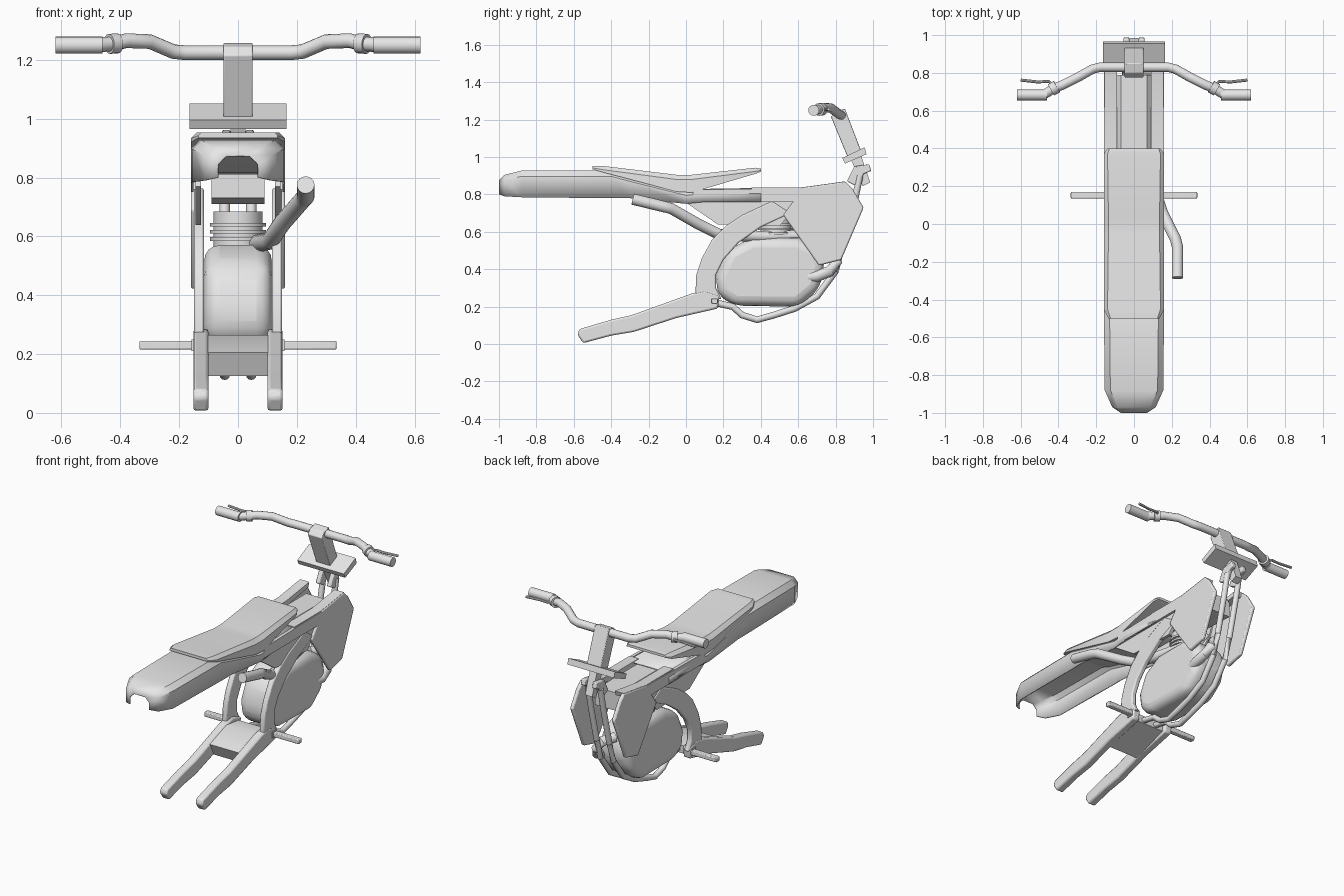
import bpy, bmesh, math
from mathutils import Vector

old = bpy.data.objects.get("Cube")
if old:
    bpy.data.objects.remove(old, do_unlink=True)

grey = bpy.data.materials.new("plain grey")
grey.use_nodes = True
GREY = (0.8, 0.8, 0.8, 1)
grey.diffuse_color = GREY
grey.node_tree.nodes["Principled BSDF"].inputs["Base Color"].default_value = GREY


def finish(name, bm, mirror=False, bevel=0, segments=2, solid=0):
    """Turn a bmesh into a shaded object with optional modifiers."""
    bmesh.ops.recalc_face_normals(bm, faces=bm.faces)
    mesh = bpy.data.meshes.new(name)
    bm.to_mesh(mesh)
    bm.free()
    mesh.materials.append(grey)
    ob = bpy.data.objects.new(name, mesh)
    bpy.context.collection.objects.link(ob)
    bpy.ops.object.select_all(action="DESELECT")
    ob.select_set(True)
    bpy.context.view_layer.objects.active = ob
    bpy.ops.object.shade_smooth_by_angle(angle=math.radians(35))
    if solid:
        m = ob.modifiers.new("Thickness", "SOLIDIFY")
        m.thickness = solid
    if bevel:
        m = ob.modifiers.new("Bevel", "BEVEL")
        m.width, m.segments = bevel, segments
    if mirror:
        m = ob.modifiers.new("Mirror", "MIRROR")
        m.use_mirror_merge = False
    return ob


def prism(name, outline, x0, x1, **options):
    """Side outline of (y, z) points extruded from x0 to x1."""
    bm = bmesh.new()
    a = [bm.verts.new((x0, y, z)) for y, z in outline]
    b = [bm.verts.new((x1, y, z)) for y, z in outline]
    bm.faces.new(a)
    bm.faces.new(b[::-1])
    for i in range(len(a)):
        j = (i + 1) % len(a)
        bm.faces.new((a[i], b[i], b[j], a[j]))
    return finish(name, bm, **options)


def tube(name, points, radius, sides=12, **options):
    """Round bar swept along a path, with mitred rings."""
    pts = [Vector(p) for p in points]
    bm = bmesh.new()
    rings = []
    for i, p in enumerate(pts):
        t = (pts[min(i + 1, len(pts) - 1)] - pts[max(i - 1, 0)]).normalized()
        up = Vector((0, 0, 1)) if abs(t.z) < 0.95 else Vector((1, 0, 0))
        u = t.cross(up).normalized()
        v = t.cross(u)
        angles = [math.tau * k / sides for k in range(sides)]
        rings.append([bm.verts.new(p + radius * (u * math.cos(a) + v * math.sin(a))) for a in angles])
    for a, b in zip(rings, rings[1:]):
        for k in range(sides):
            j = (k + 1) % sides
            bm.faces.new((a[k], a[j], b[j], b[k]))
    bm.faces.new(rings[0])
    bm.faces.new(rings[-1])
    return finish(name, bm, **options)


def loft(name, sections, chamfer, closed, **options):
    """Sections of (y, half width, top, bottom) with chamfered top corners."""
    bm = bmesh.new()
    rings = []
    for y, w, top, low in sections:
        c = min(chamfer, (top - low) * 0.6)
        half = [(w, low), (w, top - c), (w - c, top)]
        ring = [(-x, z) for x, z in half] + half[::-1]
        rings.append([bm.verts.new((x, y, z)) for x, z in ring])
    n = len(rings[0])
    for a, b in zip(rings, rings[1:]):
        for k in range(n if closed else n - 1):
            j = (k + 1) % n
            bm.faces.new((a[k], a[j], b[j], b[k]))
    if closed:
        bm.faces.new(rings[0])
        bm.faces.new(rings[-1])
    return finish(name, bm, **options)


# Rear fender channel and seat
loft("rear_fender", [(-1, .07, .875, .8), (-.97, .115, .905, .79), (-.88, .155, .927, .785),
                     (-.4, .16, .927, .78), (-.3, .16, .9, .78), (0, .16, .825, .75),
                     (.1, .16, .83, .76), (.4, .16, .835, .76)], .03, False, solid=.008)
loft("seat", [(-.5, .135, .953, .935), (-.45, .16, .953, .92), (-.05, .16, .905, .815),
              (.03, .16, .905, .81), (.37, .16, .943, .91), (.4, .14, .938, .922)], .025, True)

# Tank, side panels and front shrouds
loft("tank", [(.35, .09, .825, .73), (.79, .09, .825, .71)], .02, True)
prism("tank_shoulder", [(.35, .81), (.35, .838), (.62, .838), (.85, .87), (.84, .84), (.6, .8)],
      .09, .155, mirror=True)
prism("side_panel", [(-.02, .77), (.03, .82), (.6, .82), (.56, .7), (.5, .63), (.17, .64)],
      .125, .145, mirror=True)
prism("side_cover", [(.03, .76), (.04, .825), (.62, .835), (.6, .76)], .14, .16, mirror=True)
prism("shroud", [(.52, .69), (.58, .77), (.6, .835), (.85, .87), (.89, .83), (.95, .73), (.83, .45), (.71, .42)],
      .135, .16, mirror=True, bevel=.008)

# Curved frame arms
prism("frame_arm", [(.05, .26), (.055, .37), (.085, .46), (.14, .56), (.21, .63), (.3, .69), (.46, .765), (.56, .7),
                    (.4, .625), (.28, .54), (.2, .45), (.16, .37), (.16, .3), (.19, .24)],
      .115, .15, mirror=True, bevel=.008)

# Swingarm: two prongs and a cross block
prism("swingarm_prong", [(.17, .19), (.18, .26), (.1, .285), (.03, .27), (-.29, .155), (-.4, .13), (-.57, .08),
                         (-.58, .05), (-.55, .005), (-.4, .045), (-.28, .065), (-.05, .14)],
      .1, .152, mirror=True, bevel=.01)
prism("swingarm_block", [(.15, .2), (.15, .25), (.03, .265), (-.14, .205), (-.1, .125)], -.11, .11)
prism("pivot_plate", [(.125, .21), (.125, .25), (.165, .25), (.165, .21)], .15, .158, mirror=True)

# Foot pegs
prism("foot_peg", [(.135, .215), (.135, .245), (.17, .245), (.17, .215)], .15, .335, mirror=True, bevel=.005)

# Engine case with ribbed cylinder
prism("engine_case", [(.16, .37), (.17, .26), (.26, .205), (.6, .2), (.71, .29), (.745, .42),
                      (.7, .52), (.6, .57), (.35, .57), (.22, .5)], -.115, .115, bevel=.055, segments=4)
tube("engine_cylinder", [(0, .48, .5), (0, .48, .685)], .083, 24)
for i in range(3):
    z = .585 + i * .024
    tube(f"cylinder_fin_{i + 1}", [(0, .48, z), (0, .48, z + .012)], .095, 24)

# Twin cradle tubes and head brackets
cradle = [(.93, .9), (.9, .76), (.84, .52), (.8, .39), (.7, .255), (.58, .19), (.47, .155),
          (.38, .13), (.3, .155), (.25, .2), (.14, .225)]
tube("cradle_tube", [(.045, y, z) for y, z in cradle], .018, mirror=True)
prism("head_bracket", [(.86, .87), (.9, .95), (.98, .962), (.99, .925), (.95, .91), (.92, .84)],
      .025, .055, mirror=True, bevel=.006)

# Exhaust and header pipe
tube("exhaust_pipe", [(.03, .62, .58), (.07, .4, .575), (.11, .18, .585), (.15, .06, .645),
                      (.22, -.08, .725), (.23, -.12, .735), (.23, -.285, .775)], .03, 16)
tube("header_pipe", [(0, .72, .5), (.04, .79, .49), (.07, .805, .44), (.09, .77, .39), (.1, .7, .362), (.08, .63, .355)],
     .03, 16)

# Steering head, bracket plate and stem
prism("steering_head", [(.88, .99), (.935, 1.01), (.985, .865), (.945, .845)], -.025, .025)
prism("fork_plate", [(.835, .995), (.85, .965), (.965, 1.015), (.955, 1.052)], -.165, .165)
prism("stem", [(.775, 1.215), (.8, 1.245), (.85, 1.258), (.945, 1.01), (.87, .985)], -.05, .05, bevel=.004)

# Handlebar, grips, clamps and levers
right = [(.18, .83, 1.224), (.22, .82, 1.228), (.3, .775, 1.262), (.38, .735, 1.265),
         (.42, .72, 1.255), (.48, .683, 1.25)]
tube("handlebar", [(-x, y, z) for x, y, z in right[::-1]] + right, .025)
tube("grip", [(.46, .683, 1.25), (.62, .683, 1.25)], .029, 16, mirror=True)
tube("lever_clamp", [(.408, .728, 1.256), (.438, .71, 1.254)], .034, 16, mirror=True)
tube("brake_lever", [(.425, .72, 1.255), (.45, .755, 1.255), (.51, .752, 1.255), (.6, .762, 1.255)],
     .008, 8, mirror=True)
